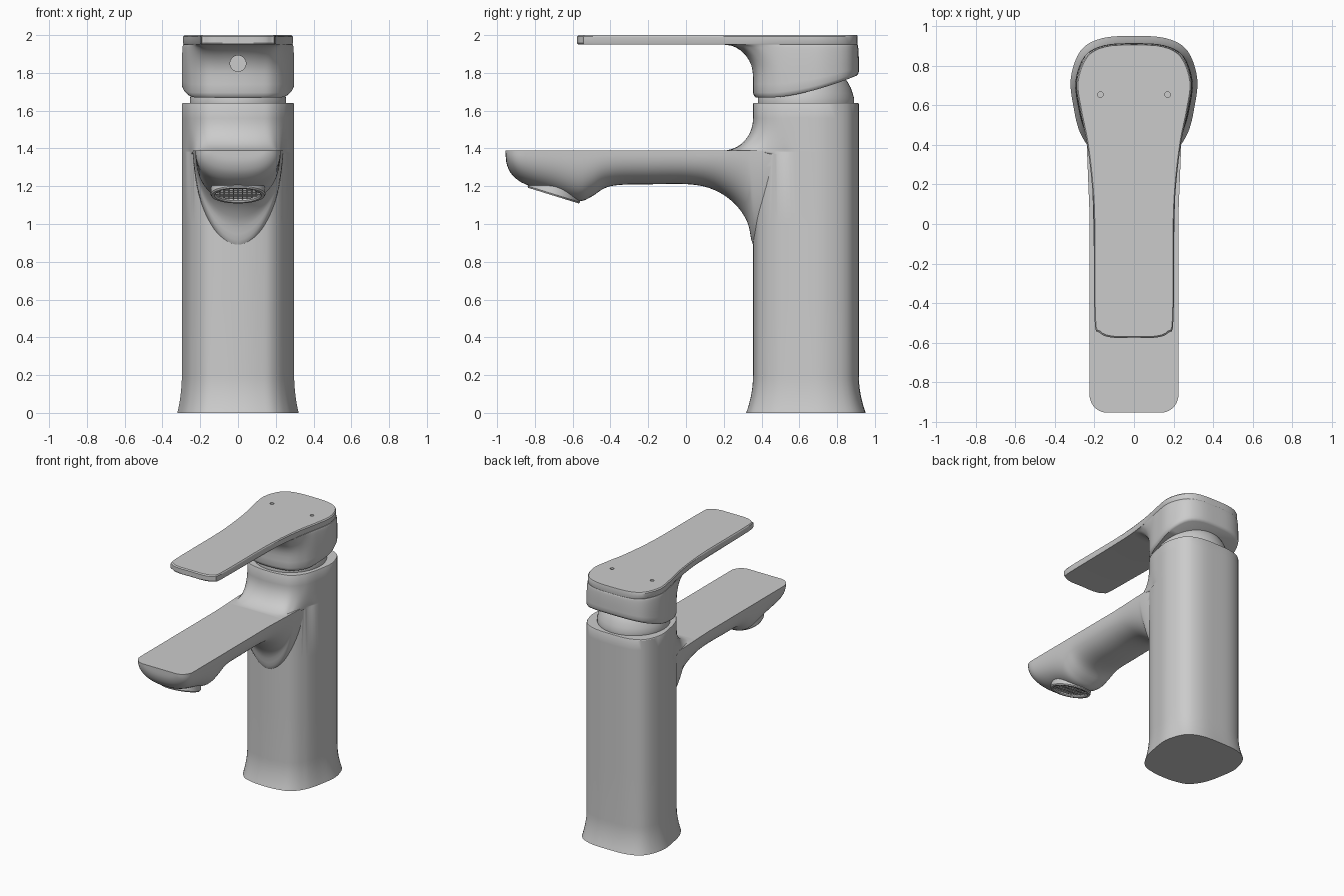
import bpy, bmesh, math
from mathutils import Vector

if "Cube" in bpy.data.objects:
    bpy.data.objects.remove(bpy.data.objects["Cube"])

CY = 0.635   # column axis in y


def spline(pts, closed, steps=4):
    """Catmull-Rom samples through 2D points."""
    n = len(pts)
    at = (lambda i: pts[i % n]) if closed else (lambda i: pts[max(0, min(n - 1, i))])
    out = []
    for i in range(n if closed else n - 1):
        p0, p1, p2, p3 = (Vector(at(i + k)) for k in (-1, 0, 1, 2))
        for s in range(steps):
            t = s / steps
            out.append(0.5 * (2 * p1 + (p2 - p0) * t + (2 * p0 - 5 * p1 + 4 * p2 - p3) * t * t
                              + (3 * p1 - p0 - 3 * p2 + p3) * t ** 3))
    if not closed:
        out.append(Vector(pts[-1]))
    return out


def outline(half):
    """Closed outline mirrored in x from a back-to-front half."""
    return spline(half + [(-x, y) for x, y in half[-2:0:-1]], True)


def mix(a, b, w):
    return [p.lerp(q, w) for p, q in zip(a, b)]


def scaled(o, sx, sy):
    return [Vector((p.x * sx, CY + (p.y - CY) * sy)) for p in o]


def flat(o, z):
    return [(p.x, p.y, z) for p in o]


def finish(name, bm):
    bmesh.ops.recalc_face_normals(bm, faces=bm.faces)
    me = bpy.data.meshes.new(name)
    bm.to_mesh(me)
    bm.free()
    ob = bpy.data.objects.new(name, me)
    bpy.context.collection.objects.link(ob)
    return ob


def loft(name, rings, caps=True):
    """Bridge rings of equal size; caps are strips across the mirror line."""
    bm = bmesh.new()
    vs = [[bm.verts.new(p) for p in r] for r in rings]
    n = len(rings[0])
    for a, b in zip(vs, vs[1:]):
        for i in range(n):
            j = (i + 1) % n
            bm.faces.new((a[i], a[j], b[j], b[i]))
    if caps:
        for r in (vs[0], vs[-1]):
            for i in range(n // 2):
                bm.faces.new([r[k] for k in dict.fromkeys((i, i + 1, n - i - 1, (n - i) % n))])
    else:   # closed tube
        for i in range(n):
            j = (i + 1) % n
            bm.faces.new((vs[-1][i], vs[-1][j], vs[0][j], vs[0][i]))
    return finish(name, bm)


def circle(r, z, cy=0, n=48):
    return [(r * math.sin(2 * math.pi * i / n), cy + r * math.cos(2 * math.pi * i / n), z) for i in range(n)]


def rod(name, r, depth, loc, rot=(0, 0, 0)):
    ob = loft(name, [circle(r, -depth / 2), circle(r, depth / 2)])
    ob.location, ob.rotation_euler = loc, rot
    return ob


def boolean(ob, tool, op):
    """Apply a boolean and delete the tool object."""
    bpy.context.view_layer.update()
    m = ob.modifiers.new("bool", 'BOOLEAN')
    m.operation, m.object, m.solver = op, tool, 'EXACT'
    bpy.context.view_layer.objects.active = ob
    bpy.ops.object.modifier_apply(modifier=m.name)
    bpy.data.objects.remove(tool)


# Plan outlines (half, back to front)
back = [(0, .915), (.15, .905), (.25, .85), (.297, .72), (.28, .58)]
back_top = [(0, .908), (.15, .898), (.243, .845), (.29, .72), (.273, .58)]
round_front = [(.26, .5), (.235, .45), (.205, .41), (.165, .38), (.11, .365), (.055, .357), (0, .355)]
wide_front = [(.255, .5), (.24, .43), (.228, .36), (.216, .3), (.2, .24), (.15, .208), (.07, .2), (0, .2)]
wide_front = wide_front[:1] + wide_front[2:]
plate_front = [(.24, .42), (.215, .22), (.205, .05), (.2, -.2), (.2, -.48), (.175, -.55), (.11, -.575), (0, -.575)]
plate_front = [(.24, .42), (.215, .22), (.203, 0), (.2, -.48), (.175, -.55), (.11, -.575), (0, -.575)]
column = outline(back + round_front)
column_wide = outline(back + wide_front)
knob_wide = outline(back_top + wide_front)
plate = outline(back_top + plate_front)


def fillet(u):
    u = max(0, min(1, u))
    return 1 - math.sqrt(1 - u * u)


# Column: flared foot, straight shaft, fillet onto the spout top
rings = []
for k in range(9):
    z = .2 * k / 8
    f = (1 - z / .2) ** 2
    rings.append(flat(scaled(column, 1 + .08 * f, 1 + .13 * f), z))
rings += [flat(column, z) for z in (.6, 1.0, 1.37)]
for k in range(11):
    z = 1.38 + .18 * (k / 10) ** 1.5
    rings.append(flat(mix(column, column_wide, fillet((1.56 - z) / .17)), z))
rings += [flat(column, 1.635), flat(scaled(column, .99, .99), 1.64)]
body = loft("body", rings)

# Spout: U-shaped sections under a flat top, following the underside profile
under = [(-.955, 1.385), (-.95, 1.32), (-.92, 1.26), (-.85, 1.21), (-.7, 1.165), (-.57, 1.122),
         (-.5, 1.145), (-.43, 1.19), (-.35, 1.207), (-.2, 1.21), (.02, 1.21), (.15, 1.18),
         (.255, 1.11), (.325, 1.01), (.355, .89), (.42, .85), (.55, .85)]
rings = []
for y, zb in spline(under, False):
    d = min(.09, y + .955)
    w = .135 + math.sqrt(max(0, .09 ** 2 - (.09 - d) ** 2)) + .014 * max(0, min(1, (y - .05) / .35))
    e = 2 / (2.4 - .6 * max(0, min(1, (y - .05) / .3)))
    ring = []
    for i in range(33):
        c, s = math.cos(math.pi * i / 32), max(0, math.sin(math.pi * i / 32))
        ring.append((math.copysign(w * abs(c) ** e, c), y, 1.39 - (1.39 - zb) * s ** e))
    rings.append(ring)
spout = loft("spout", rings)
tilt, nozzle = (-.3, 0, 0), (0, -.70, 1.158)
boolean(spout, rod("nozzle_cutter", .135, .08, nozzle, tilt), 'DIFFERENCE')
boolean(body, spout, 'UNION')

# Aerator: rim, screen and crossing bars
rim = [(.14, .06), (.145, 0), (.14, -.008), (.124, -.008), (.118, 0), (.118, .06)]
aerator = loft("aerator_rim", [circle(r, z) for r, z in rim], caps=False)
aerator.location, aerator.rotation_euler = nozzle, tilt
screen = loft("aerator_screen", [circle(.122, .02), circle(.122, .035)])
screen.location, screen.rotation_euler = nozzle, tilt
bm = bmesh.new()
for k in range(-4, 5):
    o = k * .024
    h = math.sqrt(.118 ** 2 - o * o)
    for sx, sy, px, py in ((.007, 2 * h, o, 0), (2 * h, .007, 0, o)):
        for v in bmesh.ops.create_cube(bm, size=1)['verts']:
            v.co = Vector((v.co.x * sx + px, v.co.y * sy + py, v.co.z * .014 + .014))
grille = finish("aerator_grille", bm)
grille.location, grille.rotation_euler = nozzle, tilt

# Cartridge dome between column and handle
dome = loft("cartridge_dome", [circle(r, z, CY) for r, z in (
    (.25, 1.6), (.255, 1.64), (.255, 1.665), (.248, 1.69), (.238, 1.72), (.222, 1.75),
    (.2, 1.78), (.17, 1.81), (.12, 1.84))])


# Handle: knob with rising underside, fillet, then the long lever plate
def belly(y):
    return 1.67 + .12 * max(0, (y - .45) / .465) ** 1.6


rings = []
for t, s in ((0, .95), (.03, .98), (.09, 1), (.25, 1), (.39, 1), (.5, 1), (.6, 1), (.7, 1),
             (.8, 1), (.88, 1), (.94, 1), (.98, 1), (1, 1)):
    z0 = 1.67 + .28 * t
    o = scaled(mix(column, knob_wide, fillet((z0 - 1.78) / .17)), s, s)
    rings.append([(p.x, p.y, belly(p.y) + (1.95 - belly(p.y)) * t) for p in o])
rings += [flat(scaled(plate, .985, .996), 1.95), flat(plate, 1.957), flat(plate, 1.992),
          flat(scaled(plate, .975, .994), 2.0)]
handle = loft("handle", rings)
boolean(handle, rod("screw_cutter", .042, .16, (0, .32, 1.85), (math.pi / 2, 0, 0)), 'DIFFERENCE')
for x in (-.17, .17):
    boolean(handle, rod("dot_cutter", .014, .03, (x, .655, 2.0)), 'DIFFERENCE')

# Smooth shading with crisp edges
for ob in bpy.context.scene.objects:
    ob.select_set(True)
bpy.context.view_layer.objects.active = body
bpy.ops.object.shade_smooth_by_angle(angle=math.radians(32))
